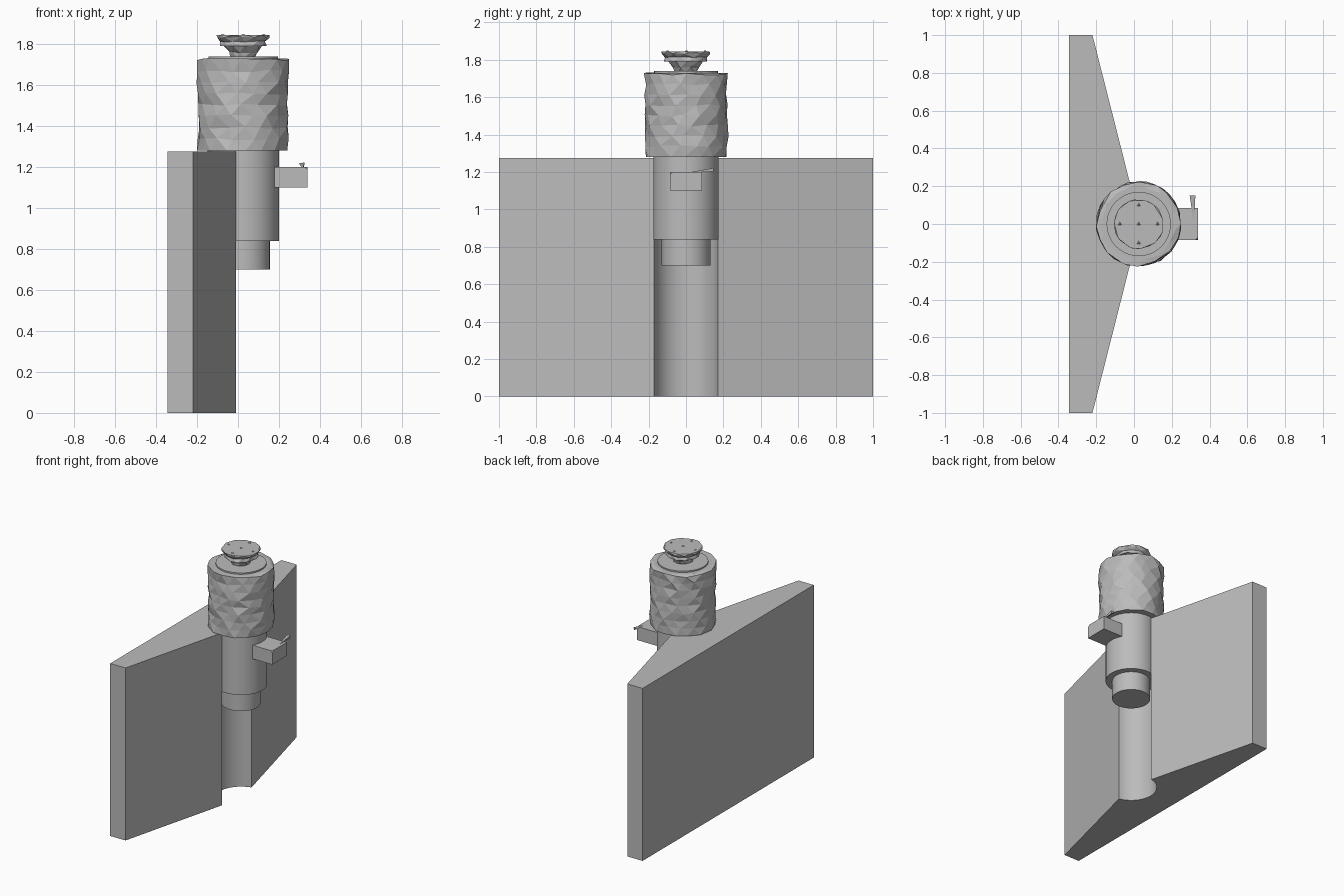
import bpy, bmesh, math, random
from mathutils import Vector

random.seed(4)
AXIS_X = 0.025  # common axis of all the turned parts

cube = bpy.data.objects.get("Cube")
if cube:
    bpy.data.objects.remove(cube, do_unlink=True)

grey = bpy.data.materials.new("plain_grey")
grey.use_nodes = True
grey.diffuse_color = (0.5, 0.5, 0.5, 1)
grey.node_tree.nodes["Principled BSDF"].inputs["Base Color"].default_value = (0.5, 0.5, 0.5, 1)


def finish(name, bm, smooth=False):
    bmesh.ops.recalc_face_normals(bm, faces=bm.faces)
    mesh = bpy.data.meshes.new(name)
    bm.to_mesh(mesh)
    bm.free()
    mesh.materials.append(grey)
    obj = bpy.data.objects.new(name, mesh)
    bpy.context.collection.objects.link(obj)
    if smooth:
        bpy.ops.object.select_all(action='DESELECT')
        obj.select_set(True)
        bpy.context.view_layer.objects.active = obj
        bpy.ops.object.shade_smooth_by_angle(angle=math.radians(30))
    return obj


def extrude(name, outline, z0, z1, smooth=False):
    """Upright prism over a flat outline."""
    bm = bmesh.new()
    base = bm.faces.new([bm.verts.new((x, y, z0)) for x, y in outline])
    top = bmesh.ops.extrude_face_region(bm, geom=[base])["geom"]
    for v in top:
        if isinstance(v, bmesh.types.BMVert):
            v.co.z = z1
    return finish(name, bm, smooth)


def circle(radius, count=48):
    return [(AXIS_X + radius * math.cos(i * math.tau / count),
             radius * math.sin(i * math.tau / count)) for i in range(count)]


def faceted(name, profile, count, jitter):
    """Crumpled turned part: staggered, jittered rings joined by triangles."""
    bm = bmesh.new()
    rings = []
    for k, (r, z) in enumerate(profile):
        ring = []
        edge = k in (0, len(profile) - 1)
        for i in range(count):
            a = (i + 0.5 * (k % 2) + random.uniform(-0.2, 0.2)) * math.tau / count
            rr = r + random.uniform(-jitter, jitter)
            dz = 0 if edge else random.uniform(-jitter, jitter)
            ring.append(bm.verts.new((AXIS_X + rr * math.cos(a), rr * math.sin(a), z + dz)))
        rings.append(ring)
    for k in range(len(rings) - 1):
        low, high = rings[k], rings[k + 1]
        s = k % 2
        for i in range(count):
            j = (i + 1) % count
            bm.faces.new((low[i], low[j], high[(i + s) % count]))
            bm.faces.new((high[i], high[j], low[(i + 1 - s) % count]))
    bm.faces.new(rings[0])
    bm.faces.new(rings[-1])
    return finish(name, bm)


# Wedge-shaped wall block with a half-round groove running down its front
R = 0.175
half = math.radians(101.5)
arc = [(AXIS_X + R * math.cos(a), R * math.sin(a))
       for a in (half + (math.tau - 2 * half) * i / 28 for i in range(29))]
wall = [(-0.22, 1), *arc, (-0.22, -1), (-0.345, -1), (-0.345, 1)]
extrude("grooved_wall", wall, 0, 1.275, smooth=True)

# Plain turned parts
extrude("body_cylinder", circle(R), 0.84, 1.29, smooth=True)
extrude("lower_plug", circle(0.13), 0.70, 0.85, smooth=True)
extrude("top_plate", circle(0.17), 1.72, 1.74, smooth=True)

# Faceted grip above the body
rows = 8
grip = [(0.221, 1.28 + 0.445 * k / rows) for k in range(rows + 1)]
faceted("faceted_grip", grip + [(0.195, 1.73)], 16, 0.007)

# Neck and knob
faceted("knob_neck", [(0.062, 1.735), (0.07, 1.76), (0.1, 1.795)], 9, 0.005)
faceted("knob_cap", [(0.118, 1.79), (0.112, 1.812), (0.132, 1.832), (0.132, 1.845)], 11, 0.003)

# Small studs on the knob
for n, (dx, dy) in enumerate([(0, 0), (0.1, 0), (-0.1, 0), (0, 0.1), (0, -0.1)]):
    bm = bmesh.new()
    bmesh.ops.create_cone(bm, cap_ends=True, segments=3, radius1=0.013, radius2=0.006, depth=0.006)
    bmesh.ops.translate(bm, verts=bm.verts, vec=(AXIS_X + dx, dy, 1.846))
    finish(f"knob_stud_{n + 1}", bm)

# Side box with one clipped corner
bm = bmesh.new()
bmesh.ops.create_cube(bm, size=1)
for v in bm.verts:
    v.co = Vector((v.co.x * 0.17 + 0.255, v.co.y * 0.17, v.co.z * 0.1 + 1.15))
corner = max(bm.verts, key=lambda v: v.co.x - v.co.y + v.co.z)
bmesh.ops.bevel(bm, geom=[corner], offset=0.015, segments=1, affect='VERTICES')
finish("side_box", bm)

# Thin lever tapering back from its wide raised end
bm = bmesh.new()
tip = bm.verts.new((0.317, 0.0, 1.195))
end = [bm.verts.new(p) for p in ((0.295, 0.15, 1.218), (0.325, 0.15, 1.222), (0.322, 0.145, 1.202))]
bm.faces.new(end)
for i in range(3):
    bm.faces.new((tip, end[i], end[(i + 1) % 3]))
finish("lever", bm)
